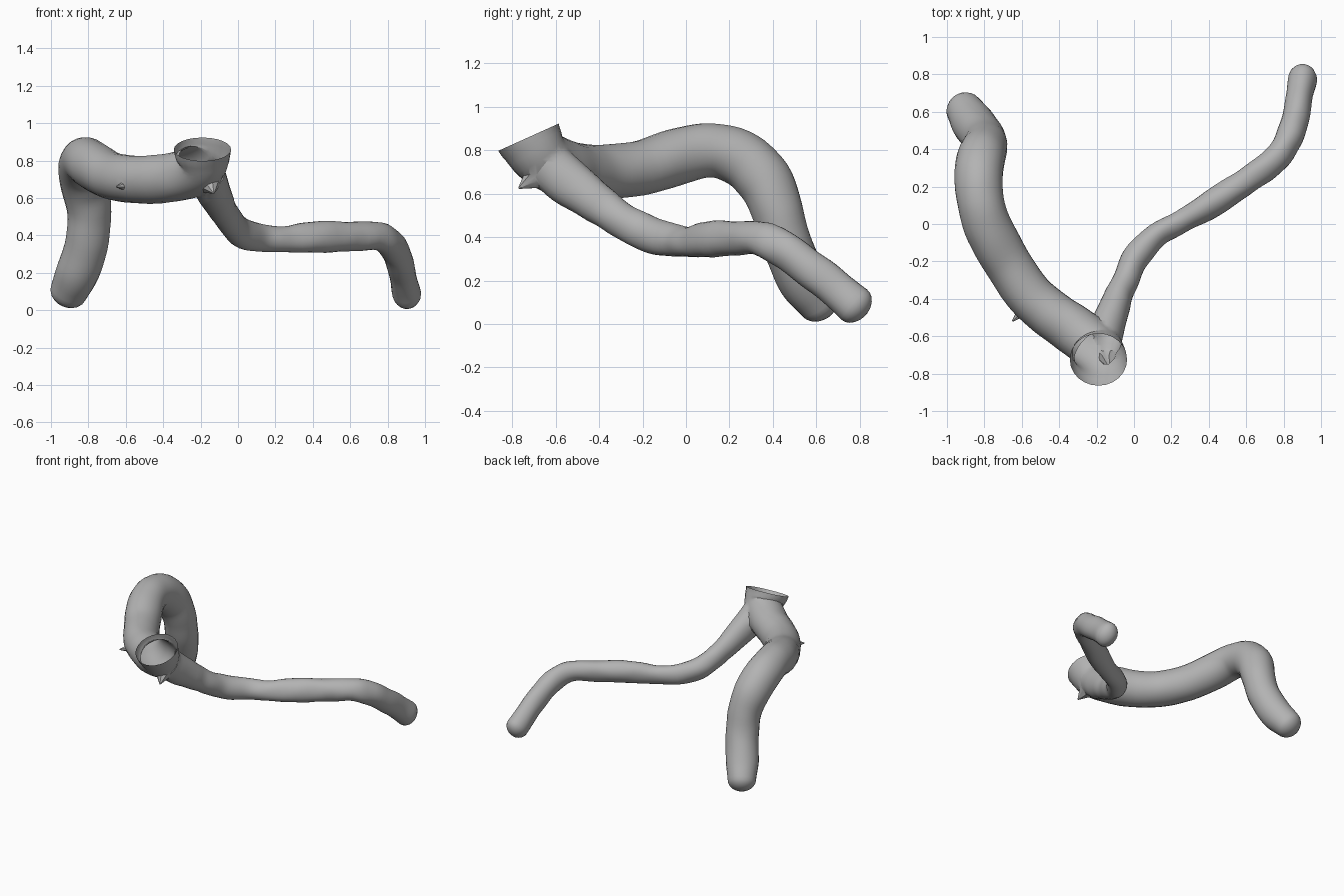
import bpy, bmesh, math
from mathutils import Vector, noise

if "Cube" in bpy.data.objects:
    bpy.data.objects.remove(bpy.data.objects["Cube"], do_unlink=True)

grey = bpy.data.materials.new("plain grey")
grey.use_nodes = True
colour = (0.45, 0.45, 0.45, 1)
grey.diffuse_color = colour
grey.node_tree.nodes["Principled BSDF"].inputs["Base Color"].default_value = colour

SIDES, STEPS = 24, 5


def smooth_path(points):
    """Catmull-Rom samples through (x, y, z, radius) points."""
    p = [Vector(q) for q in points]
    p = [2 * p[0] - p[1]] + p + [2 * p[-1] - p[-2]]
    out = []
    for a, b, c, d in zip(p, p[1:], p[2:], p[3:]):
        for i in range(STEPS):
            t = i / STEPS
            out.append(0.5 * (2 * b + (c - a) * t + (2 * a - 5 * b + 4 * c - d) * t * t
                              + (3 * b - a - 3 * c + d) * t ** 3))
    return out + [p[-2]]


def branch(name, points, start, flat=1.0, bumps=0.03):
    """Closed tube with a flat start cap and a rounded tip."""
    path = smooth_path(points)
    centres = [q.to_3d() for q in path]
    radii = [q.w for q in path]
    tip = (centres[-1] - centres[-2]).normalized()
    end, r = centres[-1], radii[-1]
    for k in range(1, 6):
        a = k * math.pi / 11
        centres.append(end + tip * r * 0.8 * math.sin(a))
        radii.append(r * math.cos(a))
    bm = bmesh.new()
    rings = []
    side = Vector((1, 0, 0))
    for i, c in enumerate(centres):
        t = (centres[min(i + 1, len(centres) - 1)] - centres[max(i - 1, 0)]).normalized()
        if i == 0:
            t = Vector(start).normalized()
        side = (side - t * side.dot(t)).normalized()
        up = t.cross(side)
        ring = []
        for k in range(SIDES):
            a = 2 * math.pi * k / SIDES
            d = side * math.cos(a) * flat + up * math.sin(a)
            wobble = 1 + (bumps * noise.noise((c + d * 0.1) * 9) if i else 0)
            ring.append(bm.verts.new(c + d * radii[i] * wobble))
        rings.append(ring)
    for lo, hi in zip(rings, rings[1:]):
        for k in range(SIDES):
            n = (k + 1) % SIDES
            bm.faces.new((lo[k], lo[n], hi[n], hi[k]))
    bm.faces.new(rings[0][::-1])
    bm.faces.new(rings[-1])
    bmesh.ops.recalc_face_normals(bm, faces=bm.faces)
    return finish(name, bm)


def splinter(name, base, tip, radius):
    """Small pointed snag."""
    base, tip = Vector(base), Vector(tip)
    bm = bmesh.new()
    d = tip - base
    bmesh.ops.create_cone(bm, cap_ends=True, segments=7, radius1=radius, radius2=0.004,
                          depth=d.length)
    turn = d.to_track_quat('Z', 'Y')
    for v in bm.verts:
        v.co = turn @ v.co + (base + tip) / 2
    return finish(name, bm)


def finish(name, bm):
    mesh = bpy.data.meshes.new(name)
    bm.to_mesh(mesh)
    bm.free()
    mesh.materials.append(grey)
    obj = bpy.data.objects.new(name, mesh)
    bpy.context.collection.objects.link(obj)
    return obj


# Trunk mouth running into the thick arching limb
MOUTH, AXIS = Vector((-0.19, -0.725, 0.86)), Vector((0, 0.41, -0.91))
thick = branch("forked_branch", [
    (*MOUTH, 0.153), (-0.2, -0.67, 0.77, 0.135), (-0.3, -0.58, 0.72, 0.135),
    (-0.43, -0.49, 0.7, 0.13), (-0.56, -0.38, 0.7, 0.127), (-0.67, -0.22, 0.715, 0.127),
    (-0.77, -0.04, 0.77, 0.13), (-0.82, 0.12, 0.8, 0.125), (-0.83, 0.26, 0.755, 0.13),
    (-0.815, 0.36, 0.66, 0.13), (-0.795, 0.42, 0.52, 0.118), (-0.81, 0.47, 0.35, 0.115),
    (-0.86, 0.54, 0.2, 0.115), (-0.905, 0.61, 0.1, 0.1)], AXIS)

# Thin limb, a little taller than wide
thin = branch("thin_limb", [
    (-0.16, -0.63, 0.73, 0.11), (-0.13, -0.52, 0.64, 0.11), (-0.09, -0.4, 0.55, 0.092),
    (-0.04, -0.29, 0.475, 0.082), (0.01, -0.18, 0.42, 0.085), (0.12, -0.06, 0.385, 0.075),
    (0.25, 0.01, 0.38, 0.07), (0.42, 0.11, 0.39, 0.085), (0.6, 0.23, 0.395, 0.08),
    (0.74, 0.33, 0.395, 0.08), (0.82, 0.44, 0.35, 0.085), (0.86, 0.56, 0.265, 0.085),
    (0.885, 0.68, 0.17, 0.085), (0.9, 0.775, 0.09, 0.09)],
    (0.2, 0.7, -0.6), 0.85, 0.08)

snags = [splinter("lower_snag", (-0.16, -0.66, 0.7), (-0.13, -0.77, 0.625), 0.09),
         splinter("side_snag", (-0.56, -0.43, 0.67), (-0.65, -0.52, 0.66), 0.05)]

# Join into one skin
for part in [thin] + snags:
    mod = thick.modifiers.new("join", 'BOOLEAN')
    mod.operation = 'UNION'
    mod.solver = 'EXACT'
    mod.object = part
bpy.context.view_layer.update()
joined = bpy.data.meshes.new_from_object(
    thick.evaluated_get(bpy.context.evaluated_depsgraph_get()))
thick.modifiers.clear()
thick.data = joined
for part in [thin] + snags:
    bpy.data.objects.remove(part, do_unlink=True)

# Open the mouth and soften the crotch
bm = bmesh.new()
bm.from_mesh(joined)
lids = [f for f in bm.faces if f.normal.dot(-AXIS.normalized()) > 0.97
        and abs((f.calc_center_median() - MOUTH).dot(AXIS)) < 0.01]
bmesh.ops.delete(bm, geom=lids, context='FACES')
crotch = [v for v in bm.verts if not v.is_boundary
          and (v.co - Vector((-0.2, -0.52, 0.65))).length < 0.2]
for _ in range(3):
    bmesh.ops.smooth_vert(bm, verts=crotch, factor=0.4, use_axis_x=True,
                          use_axis_y=True, use_axis_z=True)
bm.to_mesh(joined)
bm.free()

bpy.ops.object.select_all(action='DESELECT')
thick.select_set(True)
bpy.context.view_layer.objects.active = thick
bpy.ops.object.shade_smooth_by_angle(angle=math.radians(35))
